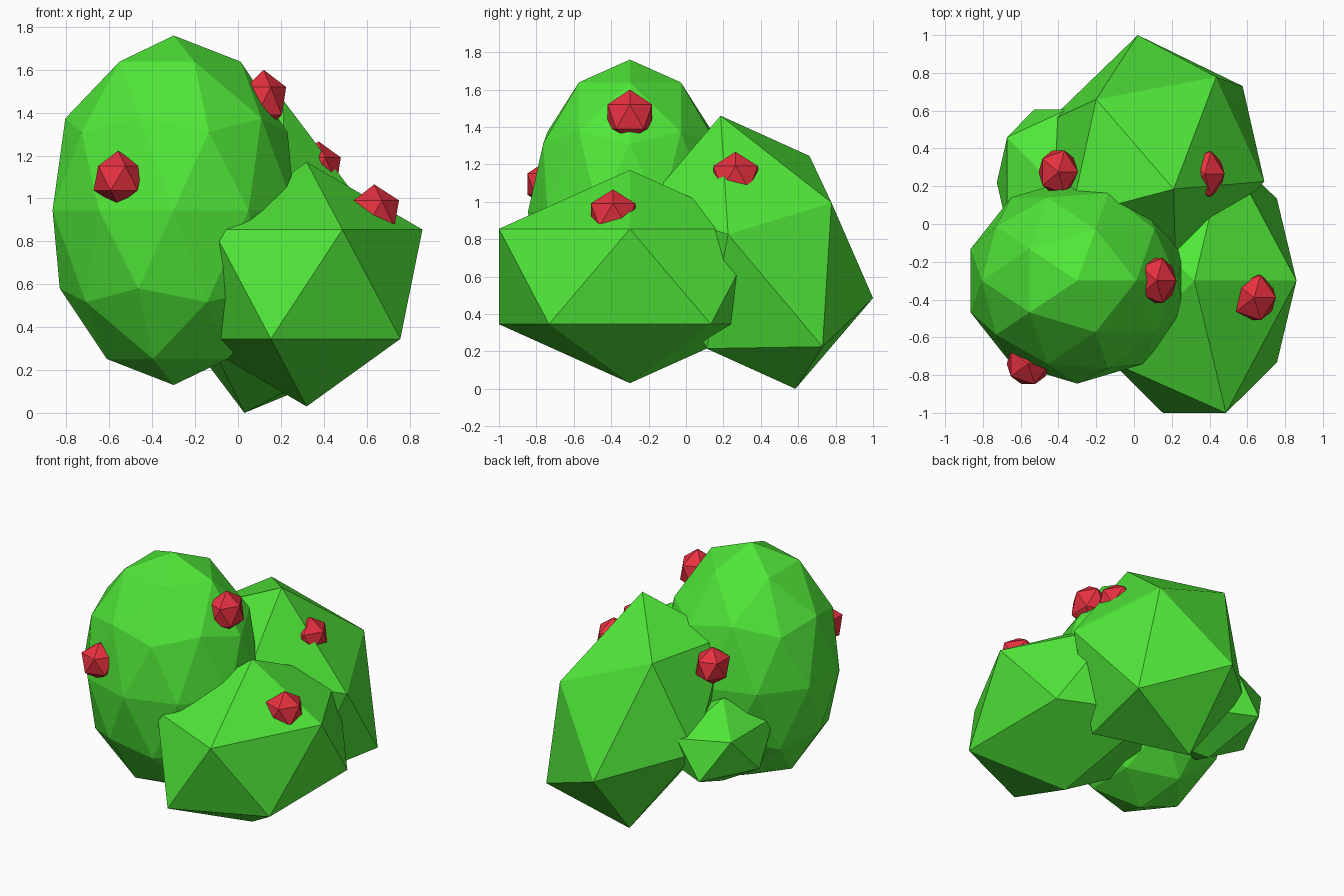
import bpy, bmesh
from mathutils import Vector, Matrix

if "Cube" in bpy.data.objects:
    bpy.data.objects.remove(bpy.data.objects["Cube"])


def material(name, color):
    m = bpy.data.materials.new(name)
    m.diffuse_color = color
    m.use_nodes = True
    m.node_tree.nodes["Principled BSDF"].inputs["Base Color"].default_value = m.diffuse_color
    return m


GREEN = material("leaf_green", (0.08, 0.80, 0.04, 1))
RED = material("berry_red", (0.80, 0.03, 0.05, 1))


def finish(bm, name, mat):
    bmesh.ops.recalc_face_normals(bm, faces=bm.faces)
    mesh = bpy.data.meshes.new(name)
    bm.to_mesh(mesh)
    bm.free()
    mesh.materials.append(mat)
    obj = bpy.data.objects.new(name, mesh)
    bpy.context.collection.objects.link(obj)
    return obj


def blob(name, center, radii, mat, level=1):
    """Flat-faced icosphere stretched to three radii."""
    bm = bmesh.new()
    bmesh.ops.create_icosphere(bm, subdivisions=level, radius=1)
    bm.transform(Matrix.Translation(center) @ Matrix.Diagonal((*radii, 1)))
    return finish(bm, name, mat)


# foliage clumps
blob("main_foliage", (-0.30, -0.30, 0.945), (0.594, 0.545, 0.815), GREEN, 2)
blob("front_foliage", (0.32, -0.30, 0.60), (0.604, 0.823, 0.57), GREEN)
blob("small_back_foliage", (-0.44, 0.22, 0.61), (0.32, 0.455, 0.29), GREEN)

# tilted back clump: six corners and their opposites around the centre
center = Vector((0.12, 0.385, 0.73))
corners = [(0.09, -0.20, 0.73), (-0.32, 0.275, 0.515), (0.315, 0.393, 0.265),
           (0.57, -0.16, 0.095), (-0.10, 0.615, -0.245), (0.455, 0.345, -0.505)]
bm = bmesh.new()
for c in corners:
    for sign in (1, -1):
        bm.verts.new(center + sign * Vector(c))
bmesh.ops.convex_hull(bm, input=bm.verts)
finish(bm, "back_foliage", GREEN)

# berries
berries = [
    ((-0.56, -0.74, 1.095), (0.127, 0.127, 0.127)),
    ((0.12, -0.30, 1.455), (0.117, 0.14, 0.145)),
    ((0.375, 0.265, 1.13), (0.117, 0.14, 0.137)),
    ((0.635, -0.39, 0.93), (0.130, 0.14, 0.136)),
    ((-0.40, 0.275, 1.14), (0.117, 0.135, 0.130)),
]
for i, (pos, radii) in enumerate(berries, 1):
    blob(f"berry_{i}", pos, radii, RED)
